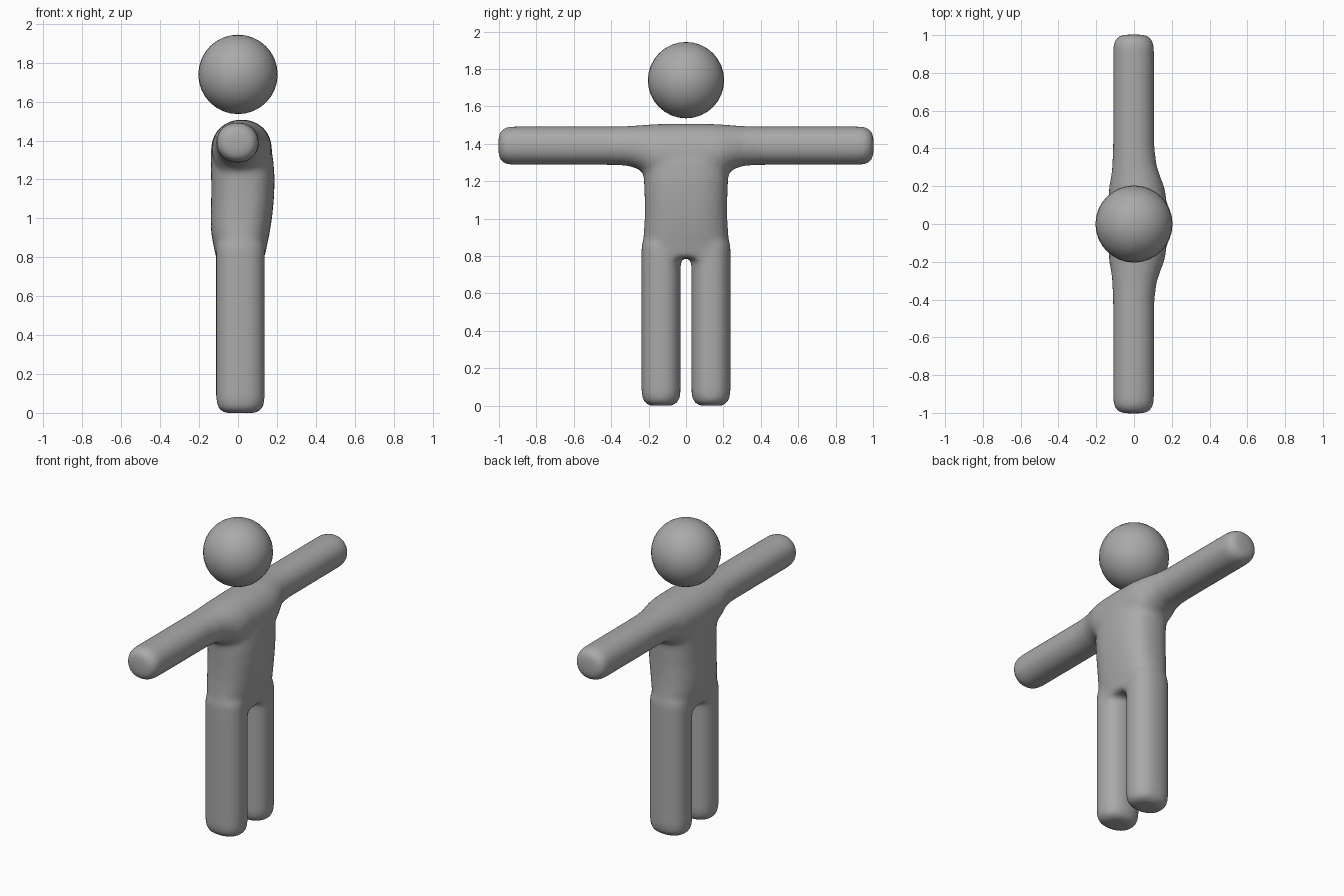
import bpy, bmesh, math

if "Cube" in bpy.data.objects:
    bpy.data.objects.remove(bpy.data.objects["Cube"])

grey = bpy.data.materials.new("plain_grey")
grey.diffuse_color = (0.4, 0.4, 0.4, 1)
grey.use_nodes = True
grey.node_tree.nodes["Principled BSDF"].inputs["Base Color"].default_value = grey.diffuse_color


def loft(bm, axis, sections, power=2.0, n=32):
    """Closed tube along z or y; each section is (t, u0, u1, v0, v1)."""
    rings = []
    for t, u0, u1, v0, v1 in sections:
        ring = []
        for i in range(n):
            a = 2 * math.pi * i / n
            c, s = math.cos(a), math.sin(a)
            u = (u0 + u1) / 2 + (u1 - u0) / 2 * math.copysign(abs(c) ** (2 / power), c)
            v = (v0 + v1) / 2 + (v1 - v0) / 2 * math.copysign(abs(s) ** (2 / power), s)
            ring.append(bm.verts.new((u, v, t) if axis == "z" else (u, t, v)))
        rings.append(ring)
    faces = [bm.faces.new(rings[0]), bm.faces.new(rings[-1])]
    for a, b in zip(rings, rings[1:]):
        for i in range(n):
            j = (i + 1) % n
            faces.append(bm.faces.new((a[i], a[j], b[j], b[i])))
    bmesh.ops.recalc_face_normals(bm, faces=faces)


bm = bmesh.new()

# Torso: (height, back-front extents, half width)
torso = [(0.79, -0.112, 0.137, 0.235), (0.84, -0.122, 0.145, 0.234),
         (0.92, -0.138, 0.162, 0.226), (1.0, -0.141, 0.175, 0.221),
         (1.1, -0.138, 0.185, 0.221), (1.2, -0.138, 0.189, 0.225),
         (1.3, -0.141, 0.182, 0.228), (1.38, -0.138, 0.165, 0.22),
         (1.44, -0.11, 0.13, 0.2)]
loft(bm, "z", [(z, x0, x1, -w, w) for z, x0, x1, w in torso], 2.5)

# Legs with rounded feet, overlapping the torso
for side in (-1, 1):
    legs = []
    for z, inset in ((0.0, 0.045), (0.012, 0.02), (0.04, 0.004), (0.08, 0), (0.5, 0), (0.86, 0)):
        r = 0.105 - inset
        legs.append((z, -0.113 + inset, 0.138 - inset, side * 0.1335 - r, side * 0.1335 + r))
    loft(bm, "z", legs, 2.3)

# Arms and shoulders: one span mirrored about the centre
half = [(0.0, -0.138, 0.175, 1.2, 1.508), (0.14, -0.136, 0.172, 1.2, 1.506),
        (0.2, -0.132, 0.16, 1.22, 1.503), (0.25, -0.122, 0.14, 1.262, 1.499),
        (0.31, -0.115, 0.12, 1.282, 1.495), (0.4, -0.112, 0.109, 1.286, 1.493),
        (0.93, -0.112, 0.107, 1.286, 1.493), (0.965, -0.107, 0.102, 1.291, 1.488),
        (0.99, -0.09, 0.085, 1.307, 1.472), (1.003, -0.055, 0.05, 1.34, 1.44)]
span = [(-y, *rest) for y, *rest in reversed(half[1:])] + half
loft(bm, "y", span, 2.1)

mesh = bpy.data.meshes.new("body")
bm.to_mesh(mesh)
bm.free()
body = bpy.data.objects.new("body", mesh)
bpy.context.collection.objects.link(body)
mesh.materials.append(grey)

# Fuse the limbs and soften the joins
fuse = body.modifiers.new("fuse", "REMESH")
fuse.mode = "VOXEL"
fuse.voxel_size = 0.016
fuse.use_smooth_shade = True
soften = body.modifiers.new("soften", "SMOOTH")
soften.factor = 0.5
soften.iterations = 10

# Floating ball head
bpy.ops.mesh.primitive_uv_sphere_add(segments=32, ring_count=16, radius=0.204, location=(0, 0, 1.74))
head = bpy.context.object
head.name = "head"
head.data.materials.append(grey)
bpy.ops.object.shade_smooth()
